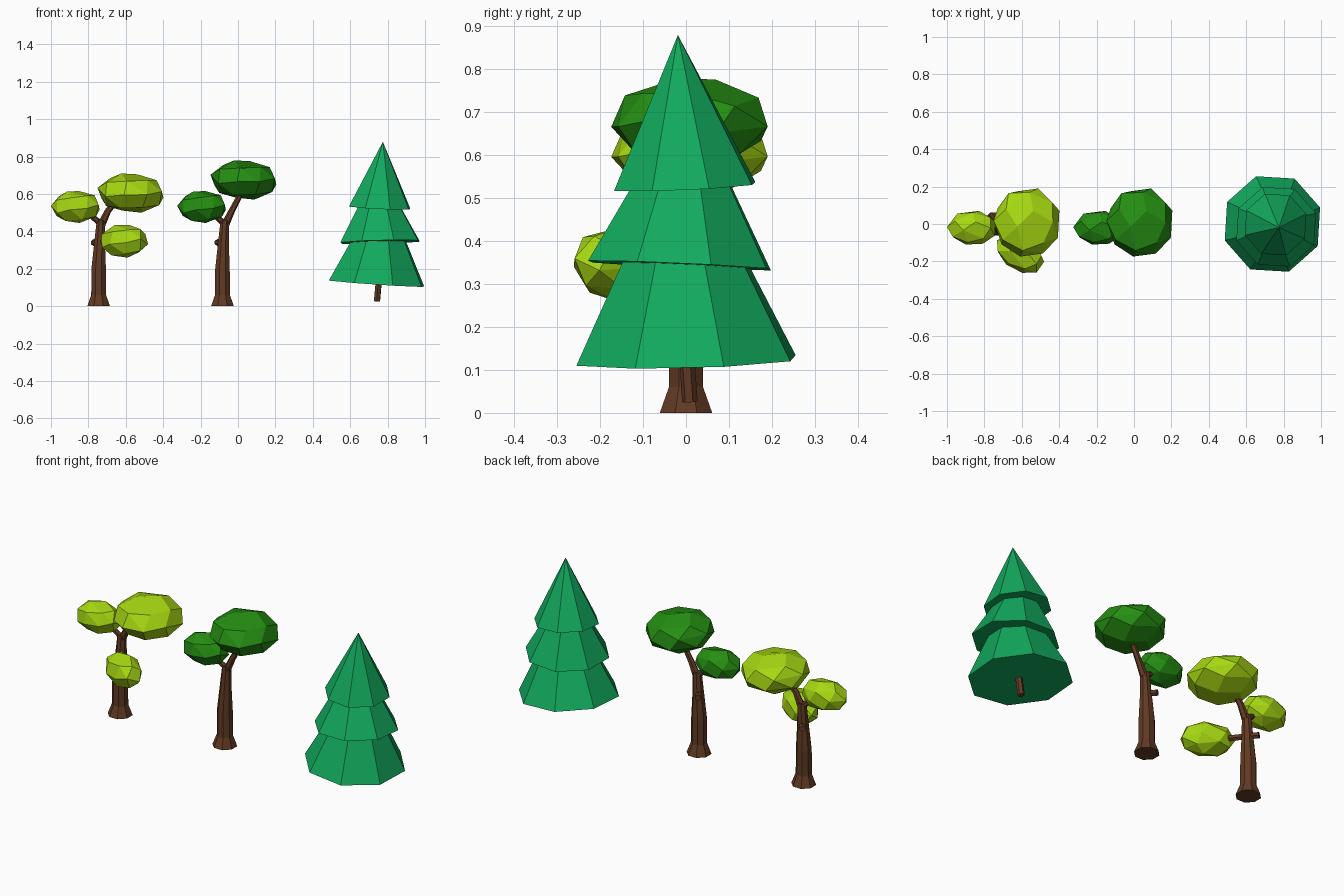
import bpy, bmesh, math
from mathutils import Vector, Matrix

if "Cube" in bpy.data.objects:
    bpy.data.objects.remove(bpy.data.objects["Cube"])


def material(name, color):
    m = bpy.data.materials.new(name)
    m.diffuse_color = (*color, 1)
    m.use_nodes = True
    m.node_tree.nodes["Principled BSDF"].inputs["Base Color"].default_value = m.diffuse_color
    return m


BARK = material("bark", (0.12, 0.042, 0.017))
LIME = material("lime_leaves", (0.38, 0.68, 0.006))
GREEN = material("green_leaves", (0.018, 0.27, 0.006))
PINE = material("pine_needles", (0.006, 0.40, 0.11))


def finish(bm, name, mat):
    bmesh.ops.recalc_face_normals(bm, faces=bm.faces)
    mesh = bpy.data.meshes.new(name)
    bm.to_mesh(mesh)
    bm.free()
    mesh.materials.append(mat)
    ob = bpy.data.objects.new(name, mesh)
    bpy.context.collection.objects.link(ob)
    return ob


def tube(name, path, sides, mat, upright=False):
    """Closed faceted tube through (x, y, z, radius) points."""
    bm = bmesh.new()
    pts = [Vector(p[:3]) for p in path]
    rings = []
    for i, p in enumerate(path):
        d = pts[min(i + 1, len(pts) - 1)] - pts[max(i - 1, 0)]
        rot = Matrix() if upright else d.to_track_quat('Z', 'Y').to_matrix().to_4x4()
        ring = []
        for k in range(sides):
            a = math.tau * (k + 0.5) / sides
            ring.append(bm.verts.new(pts[i] + rot @ Vector((math.cos(a), math.sin(a), 0)) * p[3]))
        rings.append(ring)
    for a, b in zip(rings, rings[1:]):
        for k in range(sides):
            n = (k + 1) % sides
            bm.faces.new((a[k], a[n], b[n], b[k]))
    bm.faces.new(rings[0])
    bm.faces.new(rings[-1])
    return finish(bm, name, mat)


def foliage(name, center, radii, mat, count=26, turn=0, tilt=0):
    """Faceted leaf clump: hull of evenly spread points, fitted to the radii."""
    bm = bmesh.new()
    pts = []
    for i in range(count):
        z = 1 - (2 * i + 1) / count
        r, a = math.sqrt(1 - z * z), i * 2.39996
        pts.append(Vector((z * 0.5 + r * math.cos(a) * 0.866, r * math.sin(a),
                           z * 0.866 - r * math.cos(a) * 0.5)))
    for ax in range(3):
        lo, hi = min(p[ax] for p in pts), max(p[ax] for p in pts)
        for p in pts:
            p[ax] = (2 * (p[ax] - lo) / (hi - lo) - 1) * radii[ax]
    place = (Matrix.Translation(center) @ Matrix.Rotation(math.radians(turn), 4, 'Z')
             @ Matrix.Rotation(math.radians(tilt), 4, 'Y'))
    for p in pts:
        bm.verts.new(place @ p)
    bmesh.ops.convex_hull(bm, input=bm.verts)
    bmesh.ops.dissolve_limit(bm, angle_limit=math.radians(14), verts=bm.verts, edges=bm.edges)
    return finish(bm, name, mat)


def pine_tier(name, base, axis, r1, r2, height):
    """Eight-sided tilted cone or frustum."""
    bm = bmesh.new()
    bmesh.ops.create_cone(bm, cap_ends=True, segments=8, radius1=r1, radius2=r2, depth=height)
    for v in bm.verts:
        v.co.z += height / 2
    bmesh.ops.remove_doubles(bm, verts=bm.verts, dist=1e-4)
    tilt = Vector((0, 0, 1)).rotation_difference(Vector(axis)).to_matrix().to_4x4()
    bm.transform(Matrix.Translation(base) @ tilt @ Matrix.Rotation(math.radians(19), 4, 'Z'))
    return finish(bm, name, PINE)


# Two broadleaf trees: trunk, forked branches, side branch, leaf clumps
for side, x, leaf, lift, reach in (("left", -0.745, LIME, 0.0, 0.13),
                                   ("middle", -0.083, GREEN, 0.07, 0.0)):
    tube(side + "_trunk", [(x, 0, 0, 0.066), (x, 0, 0.06, 0.043), (x, 0, 0.2, 0.042),
                           (x + 0.005, 0, 0.34, 0.031), (x + 0.012, 0, 0.46, 0.024)], 8, BARK, True)
    tube(side + "_right_branch", [(x + 0.012, 0, 0.43, 0.022), (x + 0.05, 0.0, 0.51, 0.017),
                                  (x + 0.10, 0.005, 0.57 + lift * 0.5, 0.014)], 6, BARK)
    tube(side + "_left_branch", [(x + 0.012, 0, 0.44, 0.018), (x - 0.06, -0.015, 0.50, 0.012)], 6, BARK)
    tube(side + "_side_branch", [(x - 0.028, 0.05, 0.34, 0.018),
                                 (x + reach * 0.8, -reach, 0.345, 0.016)], 6, BARK)
    big_x = x + (0.17 if side == "left" else 0.112)
    foliage(side + "_crown", (big_x, 0.008, 0.605 + lift), (0.177, 0.182, 0.102), leaf, 26, 0, 3)
    foliage(side + "_small_clump", (x - (0.125 if side == "left" else 0.112), -0.02, 0.53),
            (0.13, 0.09, 0.085), leaf, 24)
foliage("left_low_clump", (-0.615, -0.158, 0.347), (0.138, 0.085, 0.087), LIME, 24, -30)

# Pine: short trunk and three leaning tiers
tube("pine_trunk", [(0.743, 0.009, 0.026, 0.018), (0.755, 0.0, 0.16, 0.018)], 6, BARK)
pine_tier("pine_lower_tier", (0.74, 0.0, 0.122), (0.067, -0.025, 1), 0.27, 0.135, 0.265)
pine_tier("pine_middle_tier", (0.76, -0.015, 0.343), (-0.025, 0.045, 1), 0.225, 0.108, 0.21)
pine_tier("pine_top_tier", (0.757, -0.003, 0.527), (0.05, -0.045, 1), 0.174, 0, 0.353)
